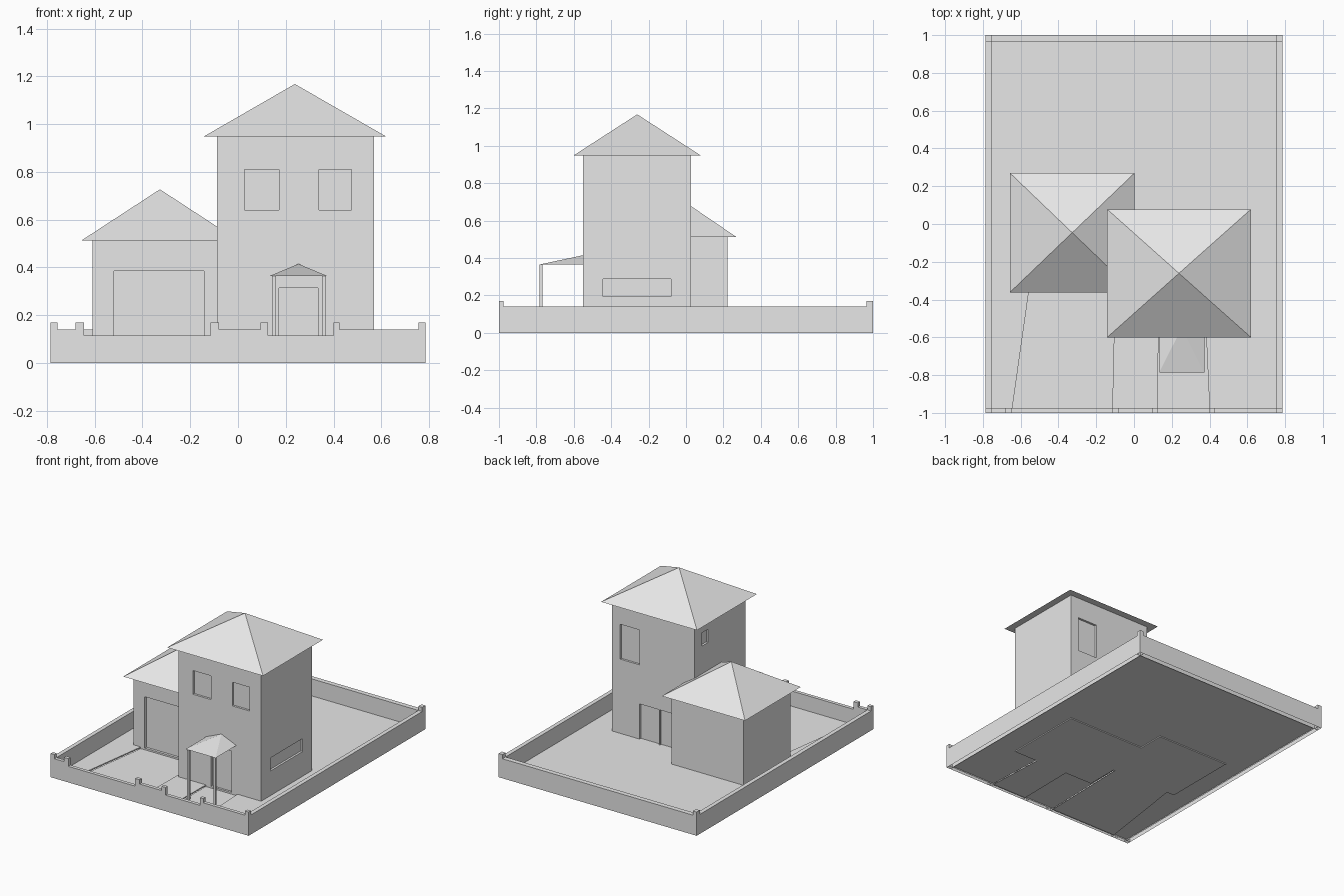
import bpy
import bmesh

default = bpy.data.objects.get("Cube")
if default:
    bpy.data.objects.remove(default, do_unlink=True)

plaster = bpy.data.materials.new("light_grey")
plaster.use_nodes = True
GREY = (0.8, 0.8, 0.8, 1)
plaster.diffuse_color = GREY
plaster.node_tree.nodes["Principled BSDF"].inputs["Base Color"].default_value = GREY


def finish(name, bm):
    bmesh.ops.recalc_face_normals(bm, faces=bm.faces)
    mesh = bpy.data.meshes.new(name)
    bm.to_mesh(mesh)
    bm.free()
    mesh.materials.append(plaster)
    ob = bpy.data.objects.new(name, mesh)
    bpy.context.collection.objects.link(ob)
    return ob


def prism(name, outline, z0, z1):
    """Extrude a flat outline from z0 to z1."""
    bm = bmesh.new()
    base = bm.faces.new([bm.verts.new((x, y, z0)) for x, y in outline])
    top = bmesh.ops.extrude_face_region(bm, geom=[base], use_keep_orig=True)["geom"]
    for v in top:
        if isinstance(v, bmesh.types.BMVert):
            v.co.z = z1
    return finish(name, bm)


def box(name, x, y, z):
    return prism(name, [(x[0], y[0]), (x[1], y[0]), (x[1], y[1]), (x[0], y[1])], *z)


def open_box(name, x, y, z):
    """A box without its underside."""
    ob = box(name, x, y, z)
    bm = bmesh.new()
    bm.from_mesh(ob.data)
    under = [f for f in bm.faces if f.normal.z < -0.5]
    bmesh.ops.delete(bm, geom=under, context="FACES")
    bm.to_mesh(ob.data)
    bm.free()
    return ob


def hip_roof(name, x, y, eave, apex):
    bm = bmesh.new()
    corners = [bm.verts.new((cx, cy, eave)) for cx, cy in
               ((x[0], y[0]), (x[1], y[0]), (x[1], y[1]), (x[0], y[1]))]
    tip = bm.verts.new(apex)
    bm.faces.new(corners)
    for i in range(4):
        bm.faces.new((corners[i], corners[(i + 1) % 4], tip))
    return finish(name, bm)


def cut(ob, x, y, z):
    """Sink a shallow recess into a wall."""
    cutter = box("cutter", x, y, z)
    cutter.hide_render = True
    mod = ob.modifiers.new("recess", "BOOLEAN")
    mod.operation, mod.solver, mod.object = "DIFFERENCE", "EXACT", cutter
    bpy.context.view_layer.objects.active = ob
    bpy.ops.object.modifier_apply(modifier=mod.name)
    bpy.data.objects.remove(cutter, do_unlink=True)


W, GROUND, PAVE = 0.785, 0.018, 0.006

# Lawn with sunken drive and path
drive = [(-0.645, -0.98), (-0.115, -0.98), (-0.1, -0.31), (-0.55, -0.31)]
path = [(0.125, -0.98), (0.4, -0.98), (0.38, -0.54), (0.13, -0.54)]
lawn = box("lawn", (-W + 0.03, W - 0.03), (-0.975, 0.965), (0.009, GROUND))
for name, outline in (("driveway", drive), ("garden_path", path)):
    cutter = prism("cutter", outline, -0.1, 0.1)
    cutter.hide_render = True
    mod = lawn.modifiers.new("opening", "BOOLEAN")
    mod.operation, mod.solver, mod.object = "DIFFERENCE", "EXACT", cutter
    bpy.context.view_layer.objects.active = lawn
    bpy.ops.object.modifier_apply(modifier=mod.name)
    bpy.data.objects.remove(cutter, do_unlink=True)
    prism(name, outline, 0.002, PAVE)

# Boundary walls, posts and low sills at the two entrances
WALL, POST, SILL = 0.14, 0.17, 0.115
FRONT = (-1, -0.975)
for side, s in (("left", 1), ("right", -1)):
    xs = tuple(sorted((s * W, s * (W - 0.03))))
    open_box(side + "_boundary_wall", xs, (-0.975, 0.965), (0, WALL))
    open_box(side + "_front_corner_post", xs, FRONT, (0, POST))
    open_box(side + "_back_corner_post", xs, (0.965, 1), (0, POST))
open_box("back_boundary_wall", (-W + 0.03, W - 0.03), (0.965, 1), (0, WALL))
posts = [(-0.68, -0.645), (-0.115, -0.08), (0.095, 0.125), (0.4, 0.425)]
for i, xs in enumerate(posts):
    open_box("gate_post_%d" % (i + 1), xs, FRONT, (0, POST))
edges = [-W + 0.03] + [e for p in posts for e in p] + [W - 0.03]
for i in range(0, len(edges), 2):
    low = i in (2, 6)
    open_box("front_sill" if low else "front_boundary_wall",
             (edges[i], edges[i + 1]), FRONT, (0, SILL if low else WALL))

# Main house with window and door recesses
HX, HY, EAVE = (-0.088, 0.569), (-0.55, 0.027), 0.949
D = 0.015
house = box("house_walls", HX, HY, (0.002, EAVE))
front = (HY[0] - 0.1, HY[0] + D)
back = (HY[1] - D, HY[1] + 0.1)
cut(house, (0.028, 0.172), front, (0.64, 0.81))
cut(house, (0.34, 0.476), front, (0.64, 0.81))
cut(house, (0.171, 0.335), front, (GROUND, 0.315))
cut(house, (0.35, 0.505), back, (0.55, 0.8))
cut(house, (0.195, 0.35), back, (GROUND, 0.27))
cut(house, (0.03, 0.188), back, (GROUND, 0.27))
cut(house, (HX[1] - D, HX[1] + 0.1), (-0.443, -0.08), (0.195, 0.288))
cut(house, (HX[0] - 0.1, HX[0] + D), (-0.126, -0.058), (0.77, 0.865))
hip_roof("house_roof", (-0.142, 0.619), (-0.6, 0.078), EAVE, (0.238, -0.261, 1.168))

# Garage wing
garage = box("garage_walls", (-0.61, -0.04), (-0.315, 0.222), (0.002, 0.512))
cut(garage, (-0.519, -0.142), (-0.4, -0.315 + 0.018), (GROUND, 0.386))
hip_roof("garage_roof", (-0.657, 0.003), (-0.362, 0.27), 0.512, (-0.327, -0.046, 0.727))

# Porch canopy on two slim posts
hip_roof("porch_canopy", (0.134, 0.372), (-0.785, -0.55), 0.365, (0.253, -0.55, 0.415))
for side, x in (("right", 0.151), ("left", 0.36)):
    box(side + "_porch_post", (x - 0.008, x + 0.008), (-0.783, -0.767), (PAVE, 0.365))
